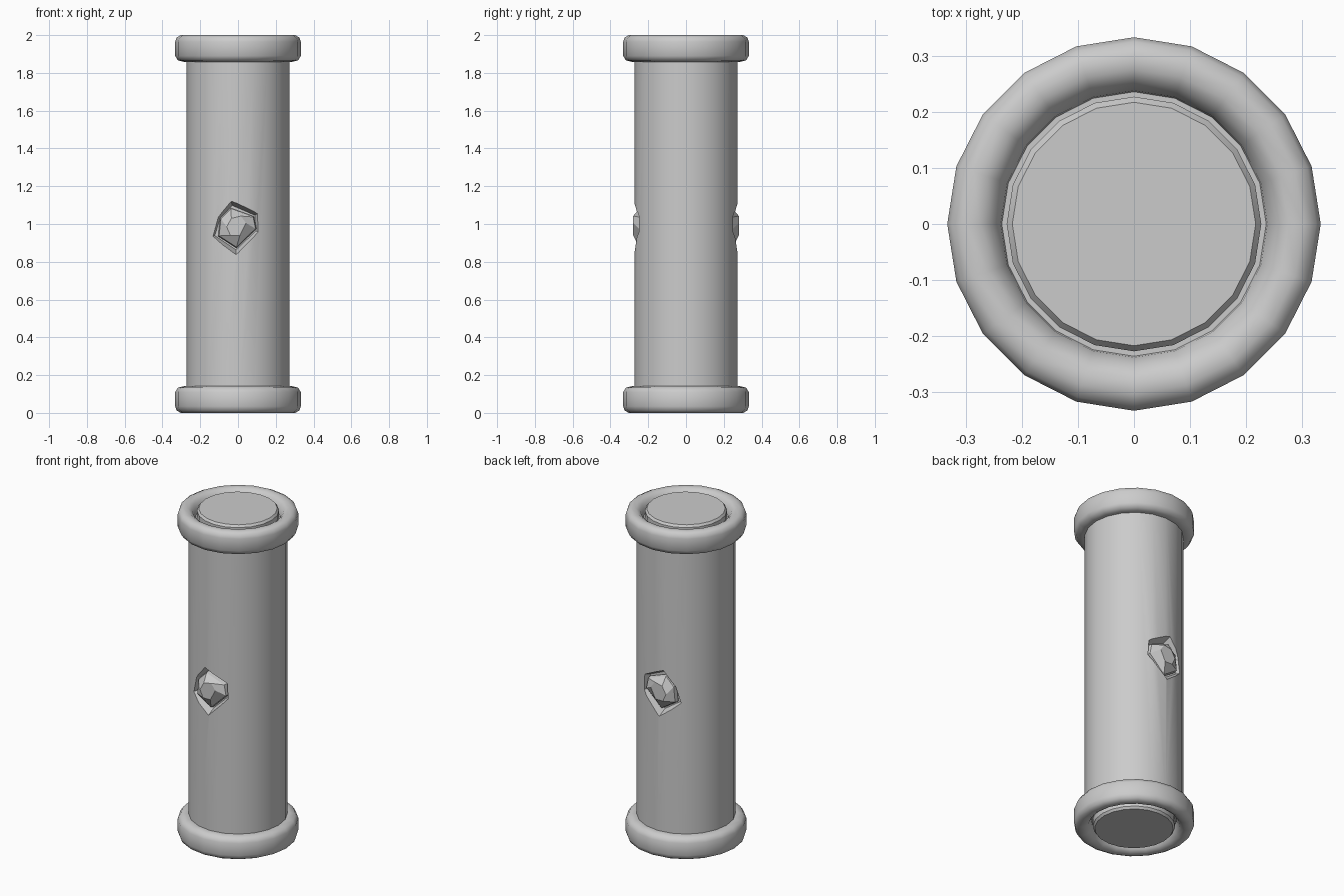
import bpy, bmesh, math

if "Cube" in bpy.data.objects:
    bpy.data.objects.remove(bpy.data.objects["Cube"])

SIDES = 20


def loft(name, rings, caps=True, loop=False, angle=35):
    """Join rings of points with quads; cap the ends or close into a loop."""
    bm = bmesh.new()
    vs = [[bm.verts.new(p) for p in r] for r in rings]
    n = len(rings[0])
    for k in range(len(vs) if loop else len(vs) - 1):
        a, b = vs[k], vs[(k + 1) % len(vs)]
        for i in range(n):
            j = (i + 1) % n
            bm.faces.new((a[i], a[j], b[j], b[i]))
    if caps and not loop:
        bm.faces.new(vs[0])
        bm.faces.new(vs[-1])
    bmesh.ops.recalc_face_normals(bm, faces=bm.faces)
    me = bpy.data.meshes.new(name)
    bm.to_mesh(me)
    bm.free()
    ob = bpy.data.objects.new(name, me)
    bpy.context.collection.objects.link(ob)
    bpy.ops.object.select_all(action='DESELECT')
    bpy.context.view_layer.objects.active = ob
    ob.select_set(True)
    if angle:
        bpy.ops.object.shade_smooth_by_angle(angle=math.radians(angle))
    return ob


def circle(r, z):
    return [(r * math.cos(2 * math.pi * i / SIDES),
             r * math.sin(2 * math.pi * i / SIDES), z) for i in range(SIDES)]


def lathe(name, profile, **kw):
    return loft(name, [circle(r, z) for r, z in profile], **kw)


def outline(pts, y, scale=1.0):
    cx, cz = -0.01, 0.985
    return [(cx + (x - cx) * scale, y, cz + (z - cz) * scale) for x, z in pts]


# main shaft
shaft = lathe("shaft", [(0.273, 0.06), (0.273, 1.94)])

# rounded collar and raised disc at each end
collar = [(0.225, 1.87), (0.285, 1.858), (0.318, 1.866), (0.333, 1.89),
          (0.333, 1.965), (0.325, 1.988), (0.302, 2.0), (0.275, 1.998),
          (0.255, 1.985), (0.238, 1.955)]
disc = [(0.227, 1.9), (0.227, 1.985), (0.217, 1.998)]
for label, flip in (("top", False), ("bottom", True)):
    f = lambda prof: [(r, 2 - z if flip else z) for r, z in prof]
    lathe(label + "_collar", f(collar), loop=True, angle=50)
    lathe(label + "_disc", f(disc), angle=30)

# irregular socket cut and faceted gem, front and back
socket = [(-0.035, 1.12), (0.108, 1.058), (0.114, 0.958),
          (-0.01, 0.84), (-0.145, 0.93), (-0.11, 1.037)]
gem = [(-0.04, 1.085), (0.085, 1.04), (0.098, 0.975),
       (-0.008, 0.872), (-0.105, 0.935), (-0.095, 1.03)]
face = [(-0.035, 1.03), (0.015, 1.042), (0.042, 1.005),
        (0.01, 0.94), (-0.04, 0.94), (-0.06, 0.985)]
for label, s in (("front", -1), ("back", 1)):
    cutter = loft(label + "_socket_cutter",
                  [outline(socket, s * 0.32, 1.15), outline(socket, s * 0.265),
                   outline(socket, s * 0.215, 0.84)], angle=0)
    cutter.hide_render = True
    cutter.hide_set(True)
    mod = shaft.modifiers.new(label + "_socket", 'BOOLEAN')
    mod.operation = 'DIFFERENCE'
    mod.solver = 'EXACT'
    mod.object = cutter
    loft(label + "_gem",
         [outline(gem, s * 0.19, 0.8), outline(gem, s * 0.225),
          outline(gem, s * 0.248, 0.95), outline(face, s * 0.28)], angle=20)
